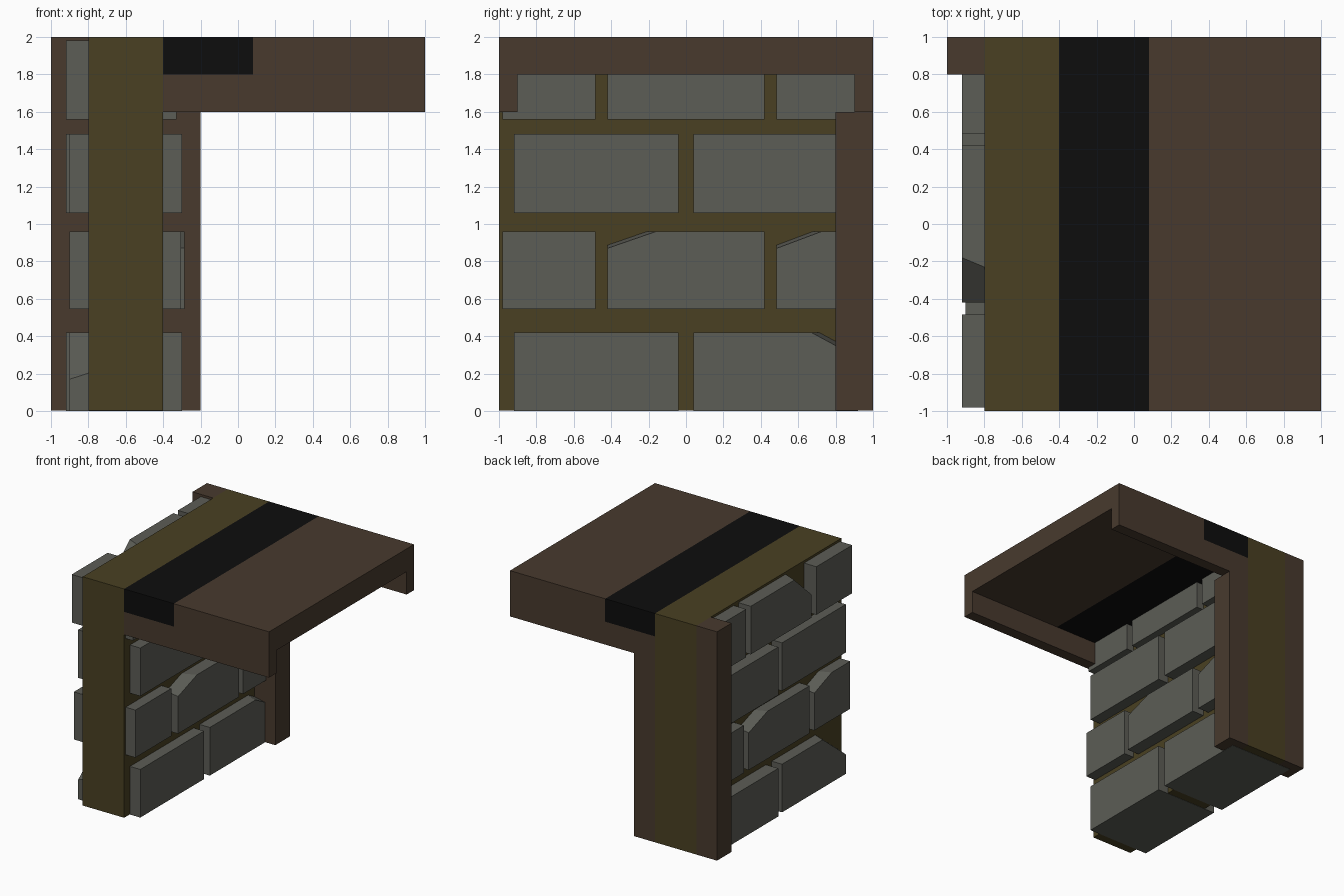
import bpy
import bmesh
from mathutils import Vector

if "Cube" in bpy.data.objects:
    bpy.data.objects.remove(bpy.data.objects["Cube"], do_unlink=True)


def material(name, rgb):
    mat = bpy.data.materials.new(name)
    mat.use_nodes = True
    colour = (*rgb, 1)
    mat.diffuse_color = colour
    mat.node_tree.nodes["Principled BSDF"].inputs["Base Color"].default_value = colour
    return mat


brown = material("dark brown wood", (0.065, 0.042, 0.027))
olive = material("olive mortar", (0.067, 0.051, 0.016))
grey = material("grey stone", (0.107, 0.109, 0.093))
black = material("black band", (0.004, 0.004, 0.004))


def block(name, mat, x, y, z, chip=None):
    """Box between x, y and z ranges; chip = (point, normal) slices a corner off."""
    bm = bmesh.new()
    bmesh.ops.create_cube(bm, size=1)
    for v in bm.verts:
        v.co = [r[0] if c < 0 else r[1] for c, r in zip(v.co, (x, y, z))]
    if chip:
        geom = bm.verts[:] + bm.edges[:] + bm.faces[:]
        bmesh.ops.bisect_plane(bm, geom=geom, plane_co=chip[0], plane_no=chip[1],
                               clear_outer=True)
        bmesh.ops.holes_fill(bm, edges=[e for e in bm.edges if e.is_boundary])
    bmesh.ops.recalc_face_normals(bm, faces=bm.faces)
    mesh = bpy.data.meshes.new(name)
    bm.to_mesh(mesh)
    bm.free()
    mesh.materials.append(mat)
    obj = bpy.data.objects.new(name, mesh)
    bpy.context.collection.objects.link(obj)
    return obj


# Wall core and the post strips at its back end
LIFT = 0.002
block("wall_core", olive, (-0.8, -0.4), (-1, 1), (LIFT, 2))
block("outer_post", brown, (-1, -0.8), (0.8, 1), (LIFT, 2))
block("inner_post", brown, (-0.4, -0.2), (0.8, 1), (LIFT, 1.6))

# Roof slab with black band, and a beam under each long edge
block("slab_band", black, (-0.4, 0.08), (-1, 1), (1.8, 2))
block("slab", brown, (0.08, 1), (-1, 1), (1.8, 2))
block("front_beam", brown, (-0.4, 1), (-1, -0.9), (1.6, 1.8))
block("back_beam", brown, (-0.4, 1), (0.9, 1), (1.6, 1.8))

# Stone courses: two long stones alternate with a broken course of three
MID = -0.6
pair = [(-0.92, -0.04), (0.04, 0.92)]
trio = [(-0.98, -0.485), (-0.42, 0.42), (0.485, 0.98)]
courses = [(pair, 0, 0.42), (trio, 0.545, 0.96), (pair, 1.06, 1.48), (trio, 1.56, 1.98)]
outer = {
    "inner": [(-0.3, -0.3), (-0.305, -0.285, -0.29), (-0.3, -0.3), (-0.33, -0.33, -0.33)],
    "outer": [(-0.9, -0.92), (-0.9, -0.9, -0.9), (-0.9, -0.92), (-0.92, -0.92, -0.92)],
}
# Chipped corners: (side, course, stone) -> (end, run along y, drop in z)
chips = {
    ("inner", 0, 1): (1, 0.25, 0.135),
    ("inner", 1, 1): (-1, 0.26, 0.09),
    ("inner", 1, 2): (-1, 0.24, 0.09),
    ("outer", 0, 0): (-1, 0.32, 0.25),
    ("outer", 1, 1): (1, 0.26, 0.09),
    ("outer", 1, 0): (1, 0.24, 0.09),
    ("outer", 3, 1): (-1, 0.24, 0.22),
}

for side, faces in outer.items():
    for c, (spans, z0, z1) in enumerate(courses):
        for s, span in enumerate(spans):
            face_x = faces[c][s]
            cut = None
            if (side, c, s) in chips:
                end, run, drop = chips[side, c, s]
                tip = span[1] if end > 0 else span[0]
                start = Vector((face_x, tip - end * run, z1))
                low = Vector((face_x, tip, z1 - drop))
                # The cut leans outward, running deeper at the visible face
                inward = 0.12 if face_x < MID else -0.12
                back = start + Vector((inward, end * 0.05, 0))
                normal = (low - start).cross(back - start)
                cut = (start, normal if normal.z > 0 else -normal)
            block(f"{side}_stone_{c + 1}_{s + 1}", grey,
                  sorted((MID, face_x)), span, (z0, z1), cut)
